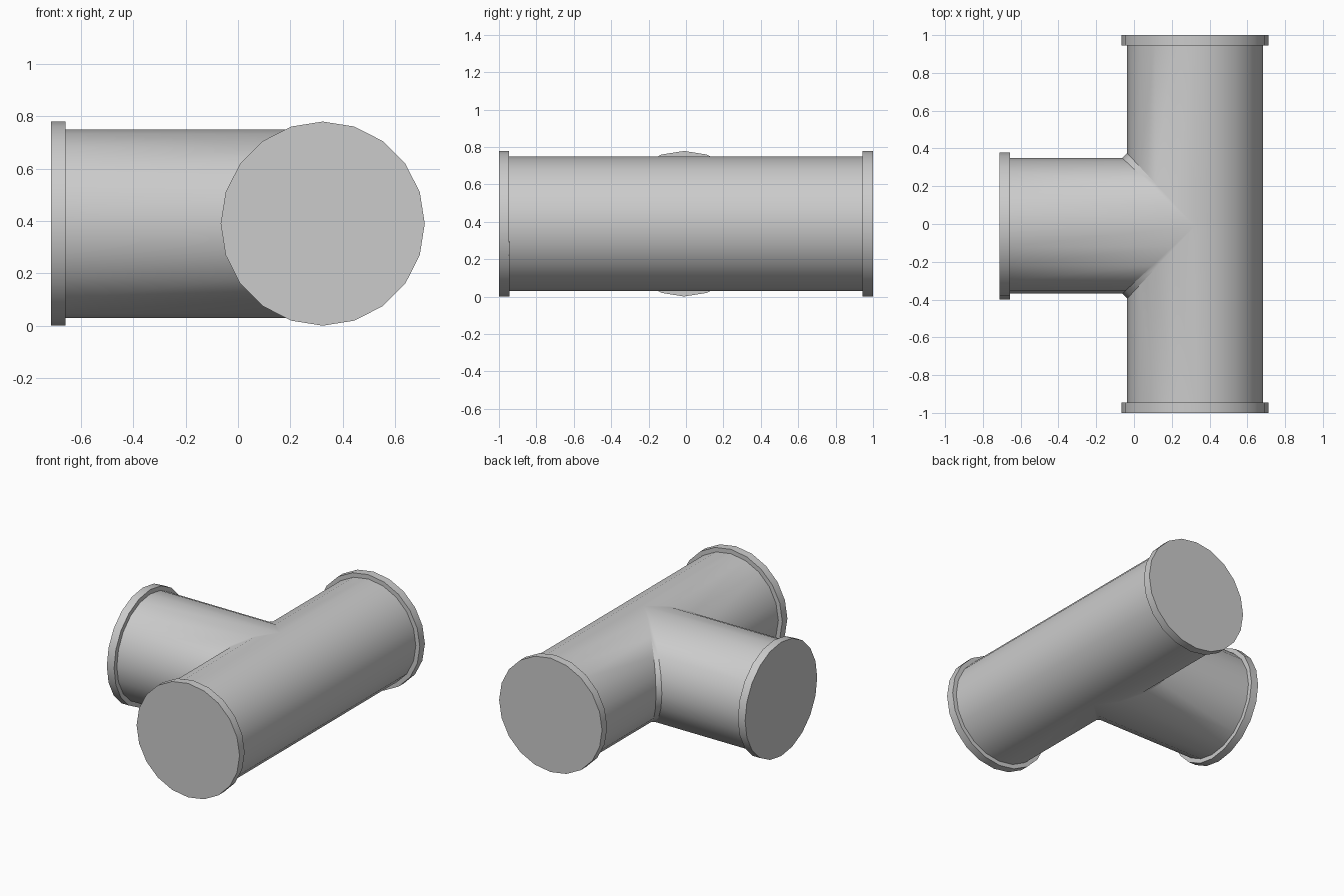
import bpy, bmesh, math

if "Cube" in bpy.data.objects:
    bpy.data.objects.remove(bpy.data.objects["Cube"])

CX, CY, CZ = 0.323, -0.01, 0.39   # main axis x, branch axis y, height of both axes
R, RF, T = 0.359, 0.389, 0.055    # pipe radius, collar radius, collar length
D = 0.026                         # weld chamfer at the crotch
XE = -0.712                       # open end of the branch
N = 20


def finish(obj):
    bpy.ops.object.select_all(action='DESELECT')
    obj.select_set(True)
    bpy.context.view_layer.objects.active = obj
    bpy.ops.object.shade_smooth_by_angle(angle=math.radians(30))


# Tee body: equal pipes meeting on mitred seams, chamfered in the crotch
def strips(t, s):
    c, z = R * math.cos(t), CZ + R * math.sin(t)
    d = D * math.cos(t)
    near = [(XE + T / 2, CY + s * c, z), (CX - c - d, CY + s * c, z),
            (CX - c, CY + s * (c + d), z), (CX - c, s * (1 - T / 2), z)]
    far = [(CX + c, CY, z), (CX + c, s * (1 - T / 2), z)]
    return near, far


bm = bmesh.new()
step = 2 * math.pi / N
for s in (-1, 1):
    for k in range(N // 2):
        t = -math.pi / 2 + k * step
        for a, b in zip(strips(t, s), strips(t + step, s)):
            for i in range(len(a) - 1):
                bm.faces.new([bm.verts.new(p) for p in (a[i], a[i + 1], b[i + 1], b[i])])
bmesh.ops.remove_doubles(bm, verts=bm.verts, dist=1e-4)
bmesh.ops.dissolve_degenerate(bm, dist=1e-5, edges=bm.edges)
bmesh.ops.holes_fill(bm, edges=[e for e in bm.edges if e.is_boundary], sides=0)
bmesh.ops.recalc_face_normals(bm, faces=bm.faces)
mesh = bpy.data.meshes.new("tee_body")
bm.to_mesh(mesh)
bm.free()
body = bpy.data.objects.new("tee_body", mesh)
bpy.context.collection.objects.link(body)
finish(body)


# Closed end collars
def collar(name, loc, rot):
    bpy.ops.mesh.primitive_cylinder_add(vertices=N, radius=RF, depth=T, location=loc, rotation=rot)
    obj = bpy.context.object
    obj.name = name
    finish(obj)


q = math.pi / 2
collar("front_collar", (CX, -1 + T / 2, CZ), (q, 0, 0))
collar("back_collar", (CX, 1 - T / 2, CZ), (q, 0, 0))
collar("branch_collar", (XE + T / 2, CY, CZ), (0, q, 0))
